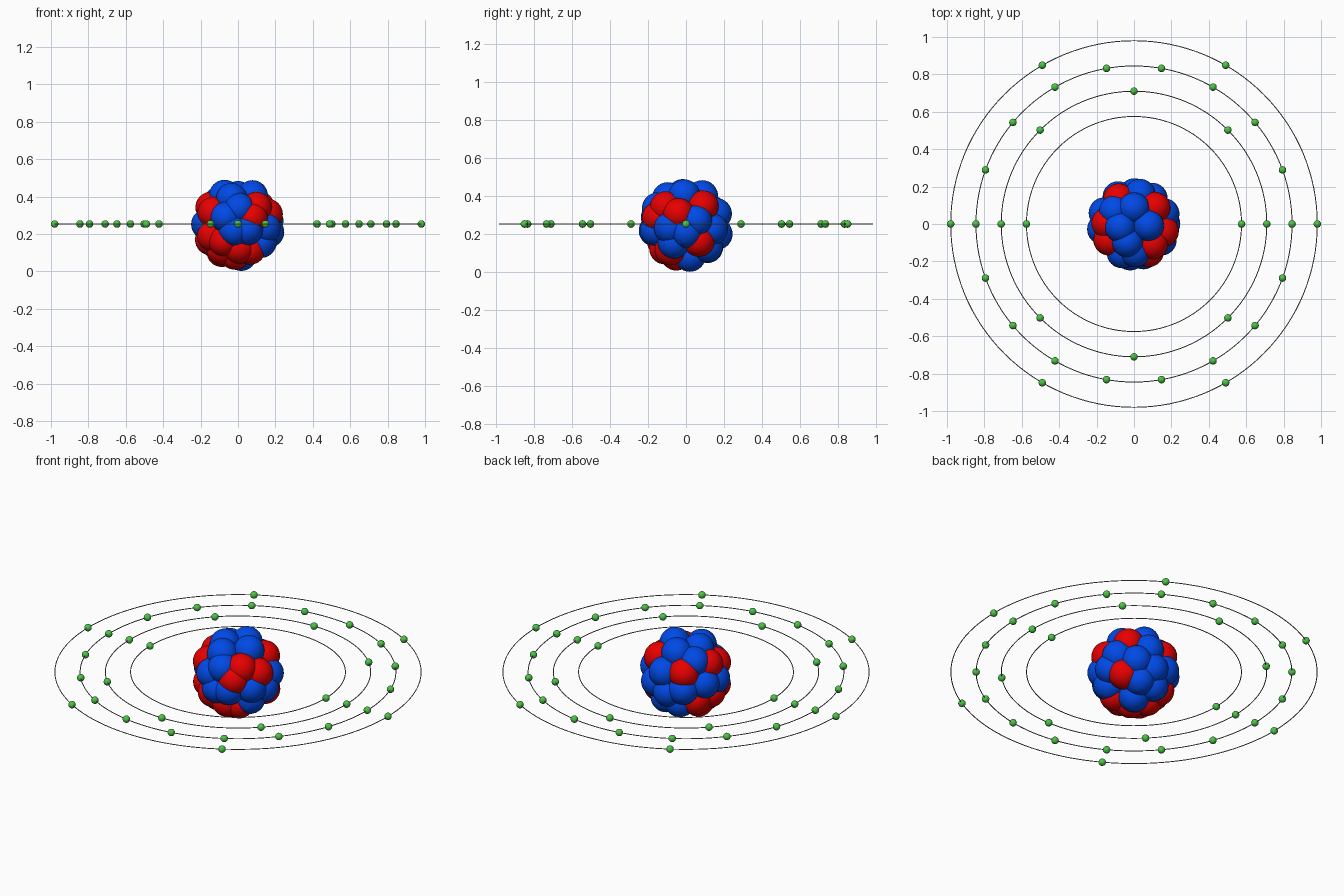
import bpy
import math
import random
from mathutils import Vector

if "Cube" in bpy.data.objects:
    bpy.data.objects.remove(bpy.data.objects["Cube"], do_unlink=True)

CENTRE = Vector((0, 0, 0.253))
SHELL = 0.17           # distance of outer nucleons from the centre
BALL = 0.083           # nucleon radius
SPACING = math.radians(27)


def material(name, colour):
    mat = bpy.data.materials.new(name)
    mat.use_nodes = True
    mat.diffuse_color = (*colour, 1)
    mat.node_tree.nodes["Principled BSDF"].inputs["Base Color"].default_value = (*colour, 1)
    return mat


red = material("red", (0.83, 0, 0))
blue = material("blue", (0, 0.07, 0.83))
green = material("green", (0.07, 0.56, 0.06))
grey = material("grey", (0.32, 0.32, 0.32))


def ball_mesh(name, radius, mat, segments, rings):
    """Smooth sphere mesh that many objects can share."""
    bpy.ops.mesh.primitive_uv_sphere_add(segments=segments, ring_count=rings, radius=radius)
    bpy.ops.object.shade_smooth()
    obj = bpy.context.object
    mesh = obj.data
    mesh.name = name
    mesh.materials.append(mat)
    bpy.data.objects.remove(obj)
    return mesh


def place(name, mesh, location):
    obj = bpy.data.objects.new(name, mesh)
    obj.location = location
    bpy.context.collection.objects.link(obj)


def directions(*triples):
    return [Vector(t).normalized() for t in triples]


# Nucleus: directions of the protons on the outer layer
proton_directions = directions(
    (.58, -.63, .52), (.45, -.87, .2), (.92, -.23, .31), (.66, .52, .55),
    (.76, .4, -.53), (-.48, .79, .39), (.38, -.48, -.79), (-.1, -.3, -.95),
    (-.66, .42, -.61), (-.5, .03, -.86), (-.84, .03, .52), (-.78, -.5, .36),
    (-.87, -.09, -.5), (-.45, -.72, -.53), (.04, -.65, -.76), (-.5, -.35, -.79),
    (-.8, -.47, -.37))

# Main neutrons between them
neutron_directions = directions(
    (0, .5, .86), (-.42, -.1, .89), (.45, -.05, .88), (-.2, -.56, .8),
    (.94, .32, .1), (.72, -.38, -.58), (.85, -.5, -.12), (.3, -.94, -.18),
    (-.12, -.96, -.2), (-.37, -.9, .21), (.1, .12, -.99))

# More neutrons fill the remaining gaps, widest gap first
random.seed(4)
candidates = directions(*([random.gauss(0, 1) for _ in range(3)] for _ in range(1200)))
gaps = [min(c.angle(p) for p in proton_directions + neutron_directions) for c in candidates]
while max(gaps) > SPACING:
    pick = candidates[gaps.index(max(gaps))]
    neutron_directions.append(pick)
    gaps = [min(g, c.angle(pick)) for g, c in zip(gaps, candidates)]

for name, mat, layer in (("proton", red, proton_directions),
                         ("neutron", blue, neutron_directions)):
    mesh = ball_mesh(name, BALL, mat, 32, 16)
    for direction in layer:
        place(name, mesh, CENTRE + direction * SHELL)

# Core closing the gaps between the outer nucleons
place("nucleus_core", ball_mesh("nucleus_core", 0.165, blue, 32, 16), CENTRE)

# Orbits with evenly spaced electrons
electron = ball_mesh("electron", 0.02, green, 24, 12)
for radius, count in ((0.575, 2), (0.71, 8), (0.845, 18), (0.98, 6)):
    bpy.ops.mesh.primitive_torus_add(location=CENTRE, major_radius=radius, minor_radius=0.0025,
                                     major_segments=128, minor_segments=8)
    orbit = bpy.context.object
    orbit.name = "orbit_ring"
    orbit.data.materials.append(grey)
    bpy.ops.object.shade_smooth()
    for i in range(count):
        a = math.tau * i / count
        place("electron", electron, CENTRE + radius * Vector((math.cos(a), math.sin(a), 0)))
